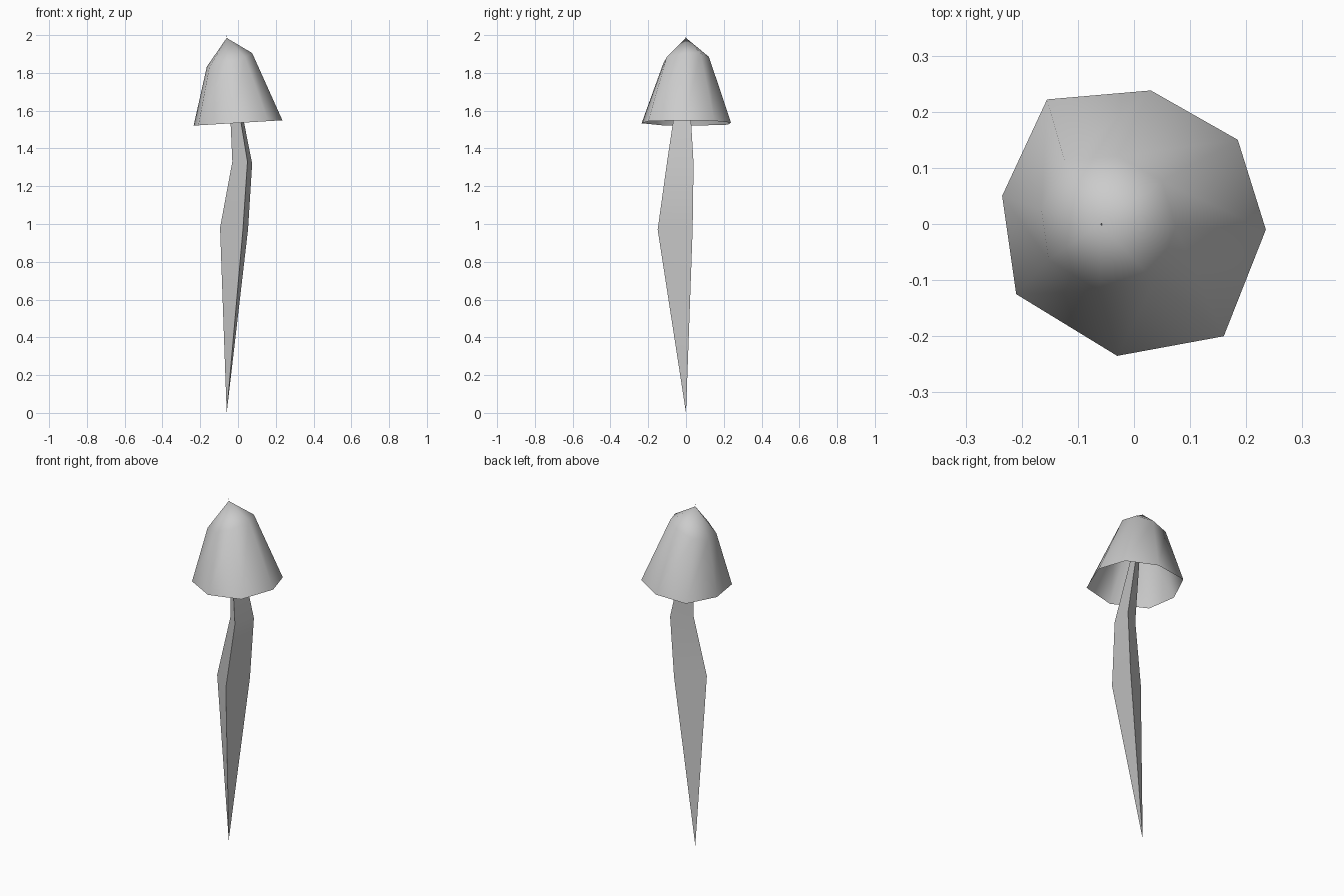
import bpy
import math

cube = bpy.data.objects.get("Cube")
if cube:
    bpy.data.objects.remove(cube, do_unlink=True)

grey = bpy.data.materials.new("plain_grey")
grey.use_nodes = True
grey.diffuse_color = (0.6, 0.6, 0.6, 1)
grey.node_tree.nodes["Principled BSDF"].inputs["Base Color"].default_value = (0.6, 0.6, 0.6, 1)


def loft(name, verts, sides, faces, smooth_angle):
    """Make an object from rings of points and shade it smooth by angle."""
    mesh = bpy.data.meshes.new(name)
    mesh.from_pydata(verts, [], faces)
    mesh.materials.append(grey)
    obj = bpy.data.objects.new(name, mesh)
    bpy.context.collection.objects.link(obj)
    bpy.ops.object.select_all(action='DESELECT')
    obj.select_set(True)
    bpy.context.view_layer.objects.active = obj
    bpy.ops.object.shade_smooth_by_angle(angle=math.radians(smooth_angle))
    return obj


def fan(start, tip, n):
    return [(start + i, start + (i + 1) % n, tip) for i in range(n)]


def bridge(a, b, n):
    return [(a + i, a + (i + 1) % n, b + (i + 1) % n, b + i) for i in range(n)]


# Cap: open eight-sided bell, anticlockwise rim outline and a smaller tilted shoulder
outline = [(0.235, -0.01), (0.185, 0.15), (0.03, 0.238), (-0.155, 0.222),
           (-0.235, 0.05), (-0.21, -0.125), (-0.03, -0.235), (0.16, -0.2)]
rim = [(x, y, 1.535 + 0.06 * x) for x, y in outline]
shoulder = [(0.51 * x - 0.045, 0.51 * y, 1.868 + 0.16 * x + 0.05 * y) for x, y in outline]
n = len(outline)
loft("cap", rim + shoulder + [(-0.06, 0, 1.985)], n,
     bridge(0, n, n) + fan(n, 2 * n, n), 70)

# Stem: crooked three-sided spindle from the ground point to the cap tip
lower = [(-0.095, -0.057, 0.98), (0.026, -0.15, 0.97), (0.053, 0.035, 0.97)]
upper = [(-0.03, -0.025, 1.33), (0.05, -0.1, 1.33), (0.075, 0.04, 1.32)]
bottom_fan = [f[::-1] for f in fan(0, 6, 3)]
loft("stem", lower + upper + [(-0.06, 0, 0), (-0.06, 0, 2)], 3,
     bottom_fan + bridge(0, 3, 3) + fan(3, 7, 3), 50)
